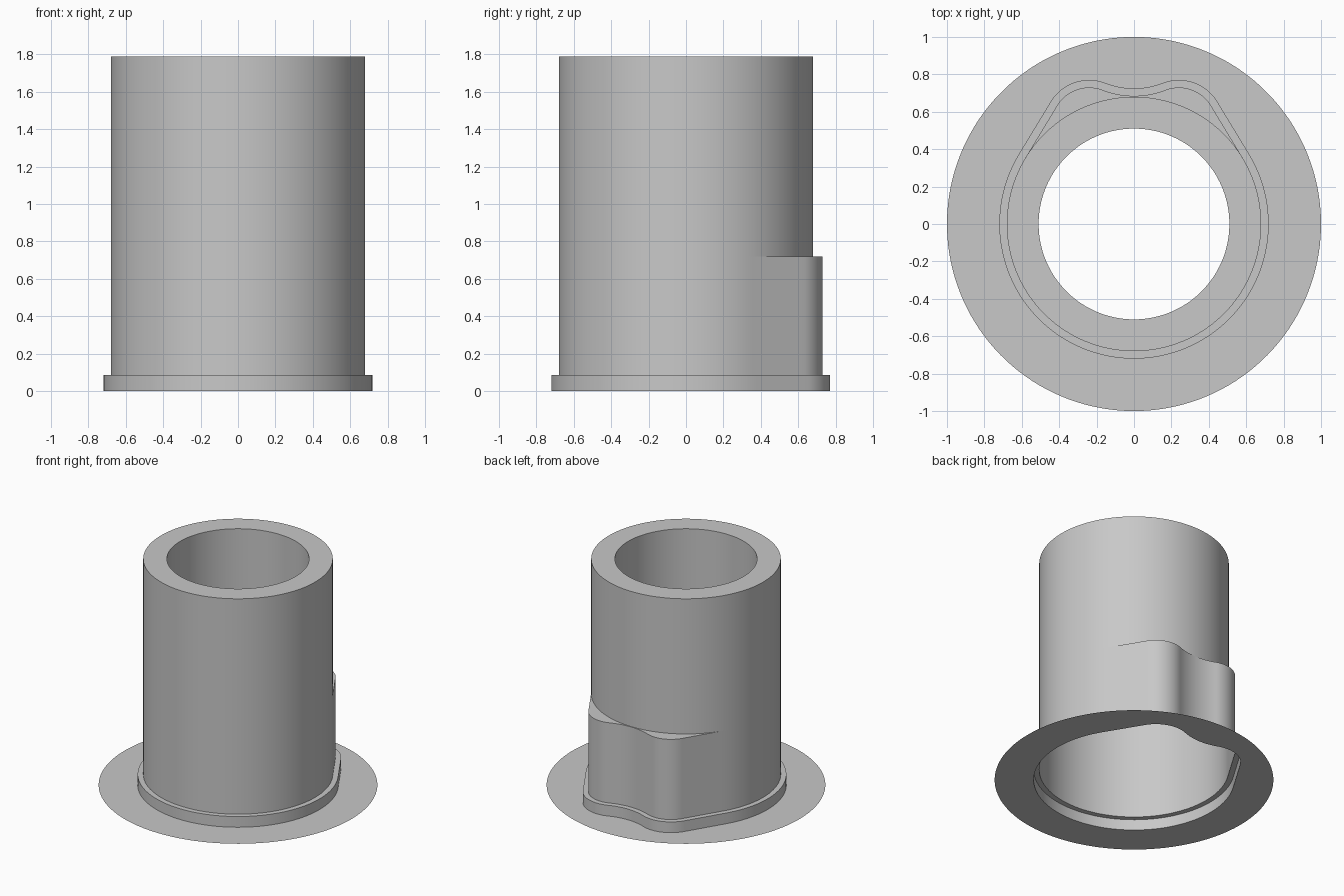
import bpy, bmesh
from math import sin, cos, radians, hypot, pi

if "Cube" in bpy.data.objects:
    bpy.data.objects.remove(bpy.data.objects["Cube"], do_unlink=True)

grey = bpy.data.materials.new("light_grey")
grey.use_nodes = True
colour = (0.58, 0.58, 0.58, 1)
grey.diffuse_color = colour
grey.node_tree.nodes["Principled BSDF"].inputs["Base Color"].default_value = colour


def arc(cx, cy, r, start, end, n):
    """Points along an arc, angles in degrees, both ends included."""
    angles = [radians(start + (end - start) * i / n) for i in range(n + 1)]
    return [(cx + r * cos(a), cy + r * sin(a)) for a in angles]


def lobed_outline(offset):
    """Round outline with two lobes at the back, grown by offset."""
    main = arc(0, 0, 0.68 + offset, -90, 31.2, 48)
    lobe = arc(0.24, 0.53, 0.2 + offset, 31.2, 111.3, 24)
    dip = arc(0, 1.147, 0.462 - offset, -111.3 + 42.6, -90, 8)
    (x0, y0), (x1, y1) = main[-1], lobe[0]
    flank = [(x0 + (x1 - x0) * t / 16, y0 + (y1 - y0) * t / 16) for t in range(1, 16)]
    half = main + flank + lobe + dip[1:]
    return half + [(-x, y) for x, y in reversed(half[1:-1])]


def circle_from(points, r):
    """Project an outline radially onto a circle."""
    return [(x * r / hypot(x, y), y * r / hypot(x, y)) for x, y in points]


def shell(name, rings):
    """Skin a stack of (outline, height) rings into a surface."""
    bm = bmesh.new()
    loops = [[bm.verts.new((x, y, z)) for x, y in pts] for pts, z in rings]
    for a, b in zip(loops, loops[1:]):
        for i in range(len(a)):
            j = (i + 1) % len(a)
            bm.faces.new((a[i], a[j], b[j], b[i]))
    bmesh.ops.remove_doubles(bm, verts=bm.verts, dist=0.0001)
    mesh = bpy.data.meshes.new(name)
    bm.to_mesh(mesh)
    bm.free()
    mesh.materials.append(grey)
    obj = bpy.data.objects.new(name, mesh)
    bpy.context.collection.objects.link(obj)
    bpy.ops.object.select_all(action='DESELECT')
    obj.select_set(True)
    bpy.context.view_layer.objects.active = obj
    bpy.ops.object.shade_smooth_by_angle(angle=pi / 6)


body = lobed_outline(0)
collar = lobed_outline(0.04)
tube = circle_from(body, 0.68)
bore = circle_from(body, 0.51)
STEP, LEDGE, TOP, BORE_END = 0.085, 0.72, 1.79, 1.07

# Flat sheet around the foot
shell("base_flange", [(circle_from(collar, 1), 0), (collar, 0)])
# Low step at the foot
shell("foot_collar", [(collar, 0), (collar, STEP), (body, STEP)])
# Lower wall with two lobes and the ledge above them
shell("lobed_sleeve", [(body, STEP), (body, LEDGE), (tube, LEDGE)])
# Upper tube with thick rim and bore
shell("upper_tube", [(tube, LEDGE), (tube, TOP), (bore, TOP),
                     (bore, BORE_END), (tube, BORE_END)])
